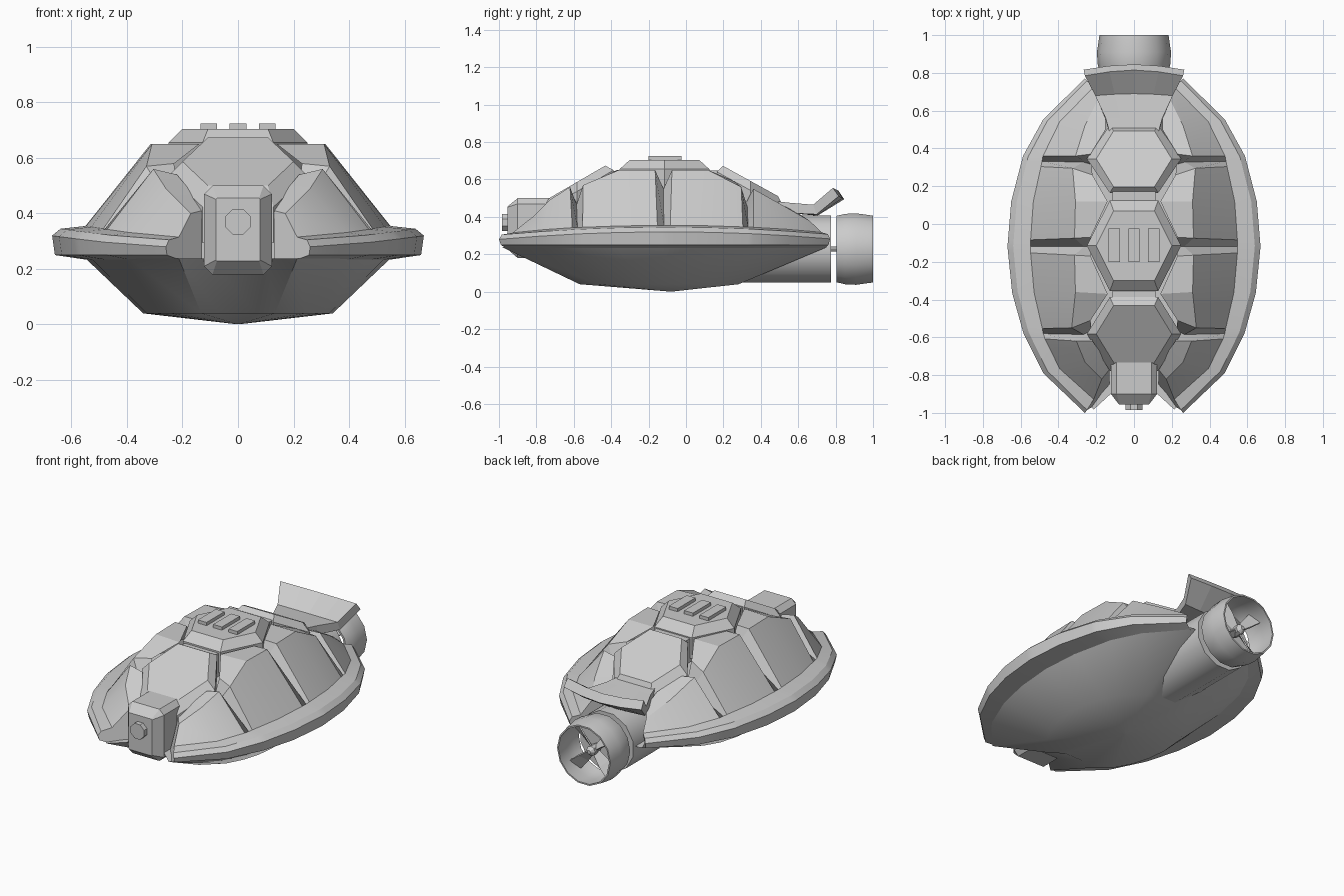
import bpy, bmesh, math

if "Cube" in bpy.data.objects:
    bpy.data.objects.remove(bpy.data.objects["Cube"])


def make(name, verts, faces, mirror=False, smooth=None):
    me = bpy.data.meshes.new(name)
    me.from_pydata(verts, [], faces)
    bm = bmesh.new()
    bm.from_mesh(me)
    bmesh.ops.remove_doubles(bm, verts=bm.verts, dist=1e-5)
    bmesh.ops.recalc_face_normals(bm, faces=bm.faces)
    bm.to_mesh(me)
    bm.free()
    ob = bpy.data.objects.new(name, me)
    bpy.context.collection.objects.link(ob)
    if mirror:
        ob.modifiers.new("mirror", "MIRROR")
    if smooth:
        bpy.ops.object.select_all(action="DESELECT")
        ob.select_set(True)
        bpy.context.view_layer.objects.active = ob
        bpy.ops.object.shade_smooth_by_angle(angle=math.radians(smooth))
    return ob


def loft(name, rows, closed=True, caps=True, wrap=False, **kw):
    n = len(rows[0])
    verts = [p for r in rows for p in r]
    faces = []
    for i in range(len(rows) if wrap else len(rows) - 1):
        a, b = i * n, (i + 1) % len(rows) * n
        for j in range(n if closed else n - 1):
            k = (j + 1) % n
            faces.append((a + j, a + k, b + k, b + j))
    if caps:
        faces += [tuple(range(n)), tuple(range(len(verts) - n, len(verts)))]
    return make(name, verts, faces, **kw)


def tube(name, prof, z, sides=14, off=0.0, wrap=False, smooth=None):
    """Rings (y, radius) around an axis along y."""
    rows = [[(r * math.cos(off + 2 * math.pi * k / sides), y,
              z + r * math.sin(off + 2 * math.pi * k / sides))
             for k in range(sides)] for y, r in prof]
    return loft(name, rows, caps=not wrap, wrap=wrap, smooth=smooth)


def box(name, x, y, z):
    rows = [[(x[0], v, z[0]), (x[1], v, z[0]), (x[1], v, z[1]), (x[0], v, z[1])] for v in y]
    return loft(name, rows)


# Rim outline, right half, front to back
RIM = [(.26, -1.0), (.48, -.79), (.585, -.58), (.645, -.365), (.67, -.12),
       (.65, .12), (.585, .37), (.48, .555), (.26, .77)]


def rim_x(y):
    for (x0, y0), (x1, y1) in zip(RIM, RIM[1:]):
        if y <= y1:
            return x0 + (x1 - x0) * (y - y0) / (y1 - y0)
    return RIM[-1][0]


# Side plates: stations of inner xyz, ridge xyz, rim y
PLATES = [
    [(.13, -.77, .41, .17, -.82, .40, -1.0), (.17, -.69, .48, .26, -.73, .49, -.79),
     (.22, -.62, .54, .305, -.62, .56, -.60)],
    [(.23, -.51, .58, .33, -.55, .57, -.555), (.14, -.37, .65, .31, -.36, .65, -.365),
     (.23, -.17, .65, .315, -.165, .65, -.145)],
    [(.23, -.07, .65, .315, -.075, .65, -.09), (.14, .12, .65, .31, .12, .65, .12),
     (.22, .26, .59, .325, .295, .56, .31)],
    [(.23, .37, .54, .31, .36, .55, .36), (.15, .50, .47, .26, .52, .46, .555),
     (.15, .60, .42, .19, .66, .38, .77)],
]


def section(s):
    ix, iy, iz, rx, ry, rz, y = s
    x = rim_x(y)
    zt = .345 - .04 * ((y + .1) / .9) ** 2
    fy = ry + (y - ry) * .6
    return [(ix, iy, iz), (rx, ry, rz), (.82 * x, fy, zt + .01), (.955 * x, y * .985, zt),
            (x, y, zt - .025), (.985 * x, y * .99, .25), (.80 * x, y * .96, .232)]


rows = []
for i, plate in enumerate(PLATES):
    rows += [section(s) for s in plate]
    if i < 3:   # sunken groove between neighbouring plates
        v = [(a + b) / 2 for a, b in zip(plate[-1], PLATES[i + 1][0])]
        v[2] -= .10
        v[3] -= .05
        v[5] -= .10
        rows.append(section(v))
# close the two ends down to the belly deck
n = len(rows[0])
verts = [p for r in rows for p in r]
faces = [(i * n + j, i * n + j + 1, i * n + n + j + 1, i * n + n + j)
         for i in range(len(rows) - 1) for j in range(n - 1)]
for i in (0, len(rows) - 1):
    px, py, _ = rows[i][0]
    verts.append((px, py - .08 if i == 0 else py, .232))
    faces.append(tuple(range(i * n, i * n + n)) + (len(verts) - 1,))
make("side_shell", verts, faces, mirror=True, smooth=22)

# Belly hull
half = [(.13, -.90)] + RIM[:-1] + [(.26, .77), (.13, .77)]
outline = half + [(-x, y) for x, y in reversed(half)]
rings = [[(x * sx, cy + (y - cy) * sy, z) for x, y in outline]
         for sx, sy, cy, z in [(.82, .98, -.11, .238), (.51, .48, -.17, .04), (.01, .01, -.08, .001)]]
loft("belly_hull", rings, smooth=40)


# Raised hexagonal back plates
def hex_plate(name, cy, top_z, slope, hi, ho):
    def ring(w, e, h, drop):
        return [(x, cy + y, top_z + slope * y - drop) for x, y in
                [(w, 0), (e, h), (-e, h), (-w, 0), (-e, -h), (e, -h)]]
    loft(name, [ring(.20, .108, hi, 0), ring(.25, .128, ho, .05), ring(.25, .128, ho, .18)])


hex_plate("back_plate_middle", -.115, .705, 0, .185, .24)
hex_plate("back_plate_front", -.582, .587, .58, .15, .195)
hex_plate("back_plate_rear", .345, .592, -.55, .148, .18)
box("ridge_link_front", (-.115, .115), (-.46, -.33), (.5, .645))
box("ridge_link_rear", (-.115, .115), (.09, .20), (.5, .648))

# Three vents on top
for i in (-1, 0, 1):
    box("top_vent", (i * .105 - .03, i * .105 + .03), (-.20, -.025), (.69, .725))


# Head with camera
def head_ring(y, w, z0, z1, c):
    return [(w - c, y, z0), (w, y, z0 + c), (w, y, z1 - c), (w - c, y, z1),
            (c - w, y, z1), (-w, y, z1 - c), (-w, y, z0 + c), (c - w, y, z0)]


loft("head", [head_ring(-.62, .122, .21, .50, .03), head_ring(-.78, .122, .18, .50, .03),
              head_ring(-.90, .122, .18, .50, .03), head_ring(-.955, .08, .228, .455, .004)])
tube("camera_lens", [(-.94, .05), (-.985, .05)], .37, 8, math.pi / 8)

# Tail fin: flared hood over the motor
fin = [[(-w, y, z), (-w * .5, y + d * .7, z - e * .7), (0, y + d, z - e),
        (w * .5, y + d * .7, z - e * .7), (w, y, z)]
       for y, w, z, d, e in [(.47, .125, .485, 0, 0), (.56, .15, .475, 0, 0),
                             (.68, .205, .465, .01, .005), (.785, .26, .555, .03, .015)]]
ob = loft("tail_fin", fin, closed=False, caps=False)
if ob.data.polygons[0].normal.z < 0:
    ob.data.flip_normals()
mod = ob.modifiers.new("thickness", "SOLIDIFY")
mod.thickness = .055
mod.offset = -1

# Motor housing, shaft, duct and propeller
AX = .228
tube("motor_housing", [(.25, .186), (.775, .186)], AX, 12, math.pi / 12, smooth=35)
tube("propeller_shaft", [(.76, .014), (.93, .014)], AX, 8)
tube("propeller_hub", [(.87, .03), (.93, .03), (.95, .012)], AX, 8)
tube("propeller_duct", [(.805, .182), (.85, .193), (.91, .196), (1.0, .183),
                        (1.0, .174), (.91, .184), (.85, .181), (.805, .170)], AX, 14, 0, True, 35)
for k in range(4):
    a = math.pi / 4 + k * math.pi / 2
    ca, sa = math.cos(a), math.sin(a)
    rows = []
    for r, w, t in [(.02, .02, .9), (.10, .035, .7), (.178, .04, .5)]:
        ring = []
        for u, v in [(-w, -.004), (w, -.004), (w, .004), (-w, .004)]:
            s = u * math.cos(t) - v * math.sin(t)
            y = .90 + u * math.sin(t) + v * math.cos(t)
            ring.append((r * ca - s * sa, y, AX + r * sa + s * ca))
        rows.append(ring)
    loft("propeller_blade", rows)
